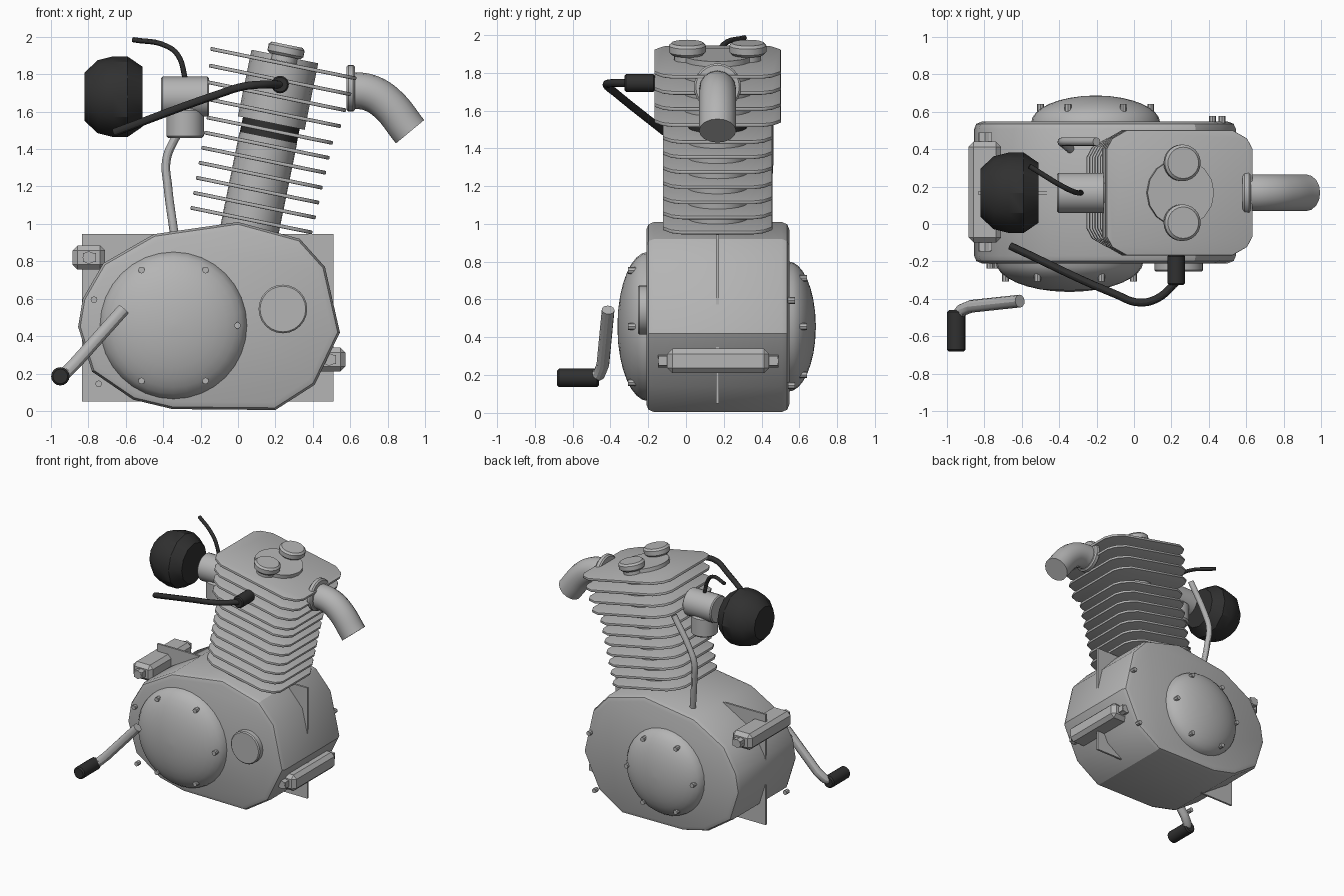
import bpy, bmesh, math
from mathutils import Vector, Matrix

if "Cube" in bpy.data.objects:
    bpy.data.objects.remove(bpy.data.objects["Cube"])


def material(name, value):
    m = bpy.data.materials.new(name)
    m.use_nodes = True
    colour = (value, value, value, 1)
    m.diffuse_color = colour
    m.node_tree.nodes["Principled BSDF"].inputs["Base Color"].default_value = colour
    return m


METAL = material("light grey metal", 0.46)
RUBBER = material("dark grey rubber", 0.03)
X, Y, Z = Vector((1, 0, 0)), Vector((0, 1, 0)), Vector((0, 0, 1))
MID = 0.167  # centre plane of the engine
parts = []


def add(name, bm, mat, bevel=0.0):
    if bevel:
        bmesh.ops.bevel(bm, geom=bm.edges[:], offset=bevel, segments=1, affect='EDGES')
    bmesh.ops.recalc_face_normals(bm, faces=bm.faces[:])
    mesh = bpy.data.meshes.new(name)
    bm.to_mesh(mesh)
    bm.free()
    mesh.materials.append(mat)
    ob = bpy.data.objects.new(name, mesh)
    bpy.context.collection.objects.link(ob)
    parts.append(ob)
    return ob


def lathe(name, profile, origin, axis, mat=METAL, sides=24):
    """Turn (radius, height) pairs about an axis, with flat ends."""
    bm = bmesh.new()
    place = Matrix.Translation(origin) @ axis.to_track_quat('Z', 'Y').to_matrix().to_4x4()
    rings = []
    for r, h in profile:
        angles = [2 * math.pi * i / sides for i in range(sides)]
        rings.append([bm.verts.new(place @ Vector((r * math.cos(a), r * math.sin(a), h))) for a in angles])
    for low, high in zip(rings, rings[1:]):
        for i in range(sides):
            j = (i + 1) % sides
            bm.faces.new((low[i], low[j], high[j], high[i]))
    bm.faces.new(rings[0])
    bm.faces.new(rings[-1])
    return add(name, bm, mat)


def rod(name, start, axis, r, length, mat=METAL, sides=24, edge=0.0):
    profile = [(r, 0), (r, length)]
    if edge:
        profile = [(r - edge, 0), (r, edge), (r, length - edge), (r - edge, length)]
    return lathe(name, profile, Vector(start), axis, mat, sides)


def prism(name, outline, place, depth, bevel=0.0):
    """Extrude a flat outline along the local z of a placing matrix."""
    bm = bmesh.new()
    face = bm.faces.new([bm.verts.new((u, v, 0)) for u, v in outline])
    ext = bmesh.ops.extrude_face_region(bm, geom=[face])
    top = [v for v in ext["geom"] if isinstance(v, bmesh.types.BMVert)]
    bmesh.ops.translate(bm, verts=top, vec=(0, 0, depth))
    if bevel:
        rim = [e for e in bm.edges if abs(e.verts[0].co.z - e.verts[1].co.z) < 1e-5]
        bmesh.ops.bevel(bm, geom=rim, offset=bevel, segments=2, affect='EDGES', profile=0.5)
    bmesh.ops.transform(bm, matrix=place, verts=bm.verts[:])
    return add(name, bm, METAL)


def box(name, low, high, bevel=0.0):
    low, high = Vector(low), Vector(high)
    bm = bmesh.new()
    bmesh.ops.create_cube(bm, size=1)
    for v in bm.verts:
        v.co = (low + high) / 2 + v.co * (high - low)
    return add(name, bm, METAL, bevel)


def tube(name, path, r, mat=METAL, kind='AUTO', res=4):
    cu = bpy.data.curves.new(name, 'CURVE')
    cu.dimensions = '3D'
    cu.bevel_depth, cu.bevel_resolution = r, res
    cu.resolution_u = 6
    cu.use_fill_caps = True
    sp = cu.splines.new('BEZIER')
    sp.bezier_points.add(len(path) - 1)
    for p, co in zip(sp.bezier_points, path):
        p.co = co
        p.handle_left_type = p.handle_right_type = kind
    ob = bpy.data.objects.new(name, cu)
    bpy.context.collection.objects.link(ob)
    cu.materials.append(mat)
    bpy.ops.object.select_all(action='DESELECT')
    ob.select_set(True)
    bpy.context.view_layer.objects.active = ob
    bpy.ops.object.convert(target='MESH')
    parts.append(bpy.context.view_layer.objects.active)


# Crankcase, with a thin web along its middle
case = [(0, 1.01), (-0.45, 0.945), (-0.72, 0.79), (-0.83, 0.6), (-0.855, 0.45), (-0.78, 0.21), (-0.56, 0.06),
        (-0.35, 0.01), (0.2, 0.005), (0.41, 0.14), (0.545, 0.42), (0.465, 0.77), (0.33, 0.92)]
upright = Matrix.Translation((0, 0.547, 0)) @ Matrix.Rotation(math.pi / 2, 4, 'X')
prism("crankcase", case, upright, 0.757, 0.04)
box("crankcase_web", (-0.835, MID - 0.008, 0.05), (0.51, MID + 0.008, 0.945))

# Domed side covers with rings of bolts
for side, axis, cx, y, r, depth, ring in (("front", -Y, -0.345, -0.2, 0.395, 0.163, 0.342),
                                          ("back", Y, -0.205, 0.54, 0.345, 0.147, 0.295)):
    steps = [math.radians(a) for a in range(0, 90, 11)]
    dome = [(r * math.cos(a), depth * math.sin(a)) for a in steps]
    lathe(side + "_cover", dome, Vector((cx, y, 0.457)), axis, sides=32)
    rise = depth * math.sqrt(1 - (ring / r) ** 2)
    for i in range(6):
        a = i * math.pi / 3
        spot = Vector((cx + ring * math.cos(a), y, 0.457 + ring * math.sin(a))) + axis * (rise - 0.02)
        rod(side + "_cover_bolt", spot, axis, 0.018, 0.045, sides=8)
for x, y, z, axis in ((-0.77, -0.2, 0.595, -Y), (-0.745, -0.2, 0.145, -Y),
                      (0.47, 0.54, 0.595, Y), (0.42, 0.54, 0.145, Y)):
    rod("case_bolt", (x, y, z), axis, 0.018, 0.038, sides=8)
rod("round_cap", (0.24, -0.2, 0.545), -Y, 0.13, 0.055, edge=0.008)

# Mounting bars
for name, x0, x1, z0 in (("rear_mount", -0.885, -0.71, 0.755), ("front_mount", 0.4, 0.575, 0.21)):
    box(name, (x0, -0.1, z0), (x1, 0.44, z0 + 0.13), 0.028)
    rod(name + "_pin", ((x0 + x1) / 2, -0.147, z0 + 0.065), Y, 0.034, 0.637, sides=8)
    box(name + "_lug", (x0 + 0.055, -0.145, z0 + 0.04), (x1 - 0.05, 0.488, z0 + 0.09))

# Tilted cylinder barrel, built along its own axis
tilt = Vector((0.204, 0, 1)).normalized()
foot = Vector((0.072, MID, 1.02))
lean = Matrix.Rotation(math.atan(0.204), 4, 'Y')
rod("lower_barrel", foot - tilt * 0.08, tilt, 0.157, 0.53)
rod("barrel_gasket", foot + tilt * 0.43, tilt, 0.155, 0.11, RUBBER)
rod("upper_barrel", foot + tilt * 0.53, tilt, 0.182, 0.363, sides=16)


def fin(name, t, length, width):
    quarter = [(length, width - 0.10), (length - 0.03, width - 0.045), (length - 0.11, width)]
    half = quarter + [(-u, v) for u, v in reversed(quarter)]
    outline = half + [(u, -v) for u, v in reversed(half)]
    place = Matrix.Translation(foot + tilt * (t - 0.01)) @ lean
    prism(name, outline, place, 0.02, 0.005)


for i in range(7):
    fin("lower_fin", i * 0.0818, 0.332 + i * 0.002, 0.29)
for i in range(4):
    fin("upper_fin", 0.587 + i * 0.089, 0.368 + i * 0.01, 0.335)
for dy in (-0.16, 0.16):
    spot = foot + tilt * 0.865 + Y * dy
    rod("valve_cap_stem", spot, tilt, 0.07, 0.04)
    rod("valve_cap", spot + tilt * 0.03, tilt, 0.098, 0.062, edge=0.014)

# Exhaust
rod("exhaust_flange", (0.58, MID, 1.725), X, 0.125, 0.045, edge=0.01)
tube("exhaust_pipe", [(0.6, MID, 1.715), (0.7, MID, 1.702), (0.79, MID, 1.65), (0.92, MID, 1.493)], 0.098, res=6)

# Intake, float bowl and air filter
rod("intake_body", (-0.412, MID, 1.68), X, 0.107, 0.257, edge=0.008)
rod("float_bowl", (-0.283, MID, 1.458), Z, 0.1, 0.16, edge=0.012)
lathe("air_filter", [(0.13, 0), (0.195, 0.07), (0.215, 0.15), (0.215, 0.23), (0.16, 0.31)],
      Vector((-0.82, MID, 1.68)), X, RUBBER, 12)

# Hoses and leads
tube("breather_hose", [(-0.2, 0.44, 1.68), (-0.34, 0.44, 1.45), (-0.383, 0.44, 1.34),
                       (-0.375, 0.43, 1.2), (-0.34, 0.4, 0.94)], 0.023)
tube("throttle_cable", [(-0.56, 0.31, 1.985), (-0.38, 0.2, 1.95), (-0.32, 0.172, 1.9), (-0.28, MID, 1.77)],
     0.014, RUBBER)
rod("plug_boot", (0.225, -0.165, 1.745), -Y, 0.047, 0.16, RUBBER, 16, 0.008)
tube("plug_lead", [(0.225, -0.31, 1.745), (0.13, -0.395, 1.745), (0.03, -0.42, 1.735),
                   (-0.1, -0.375, 1.695), (-0.66, -0.118, 1.49)], 0.021, RUBBER)

# Kick lever
tube("kick_lever", [(-0.61, -0.412, 0.545), (-0.87, -0.44, 0.255), (-0.92, -0.46, 0.205), (-0.95, -0.5, 0.185)],
     0.034, kind='VECTOR')
rod("kick_grip", (-0.95, -0.46, 0.185), -Y, 0.049, 0.222, RUBBER, 16, 0.01)

# Smooth the curved sides and keep the edges sharp
bpy.ops.object.select_all(action='DESELECT')
for ob in parts:
    ob.select_set(True)
bpy.context.view_layer.objects.active = parts[0]
bpy.ops.object.shade_smooth_by_angle(angle=math.radians(30))
